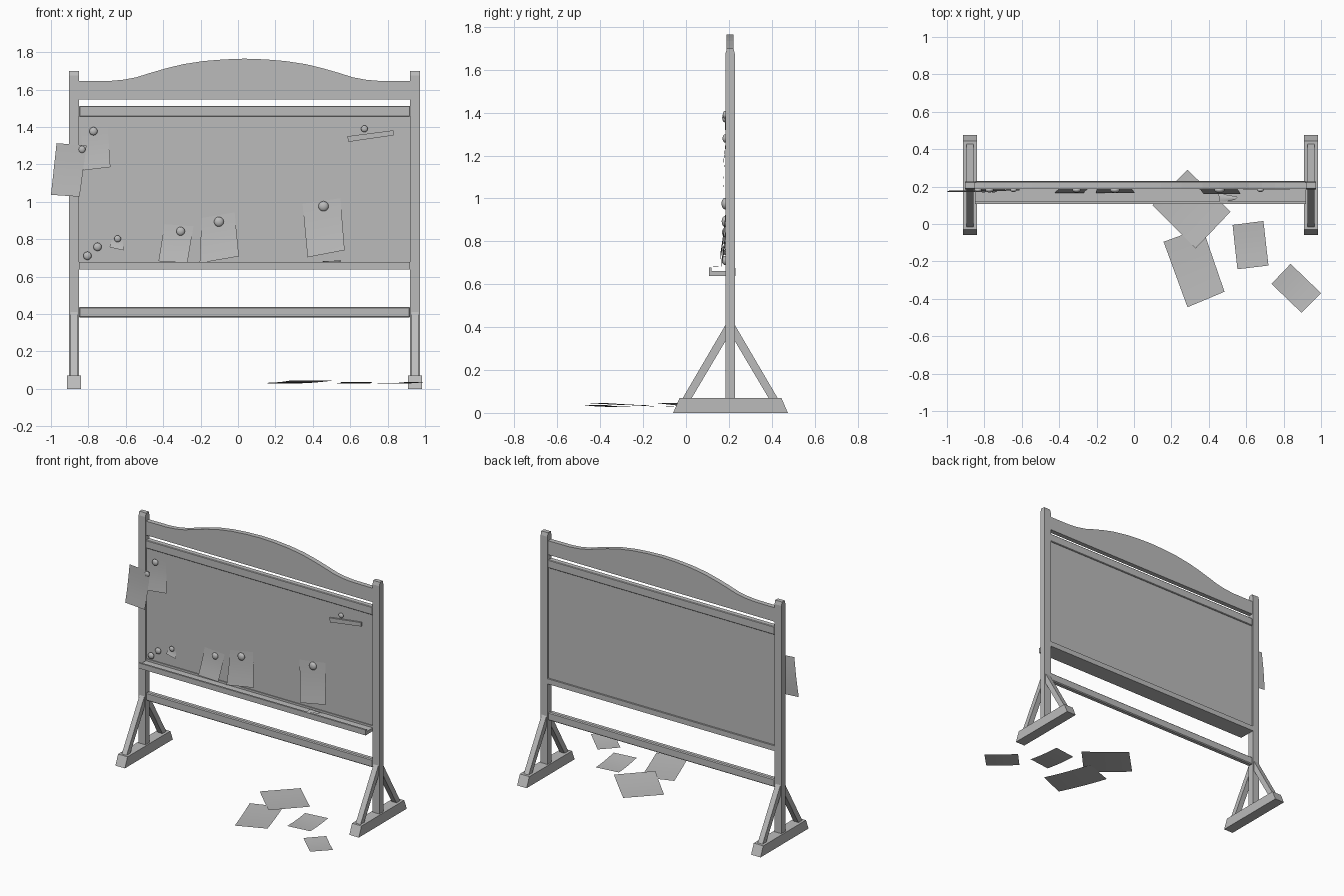
import bpy
import bmesh
import math
from mathutils import Vector

if "Cube" in bpy.data.objects:
    bpy.data.objects.remove(bpy.data.objects["Cube"])

grey = bpy.data.materials.new("plain_grey")
grey.use_nodes = True
grey.diffuse_color = (0.5, 0.5, 0.5, 1)
grey.node_tree.nodes["Principled BSDF"].inputs["Base Color"].default_value = (0.5, 0.5, 0.5, 1)

MID = 0.035      # middle of the stand along x
HALF = 0.885     # half of the clear width between the posts
POST = 0.912     # post offset from the middle


def finish(name, bm, smooth=False):
    bmesh.ops.recalc_face_normals(bm, faces=bm.faces)
    mesh = bpy.data.meshes.new(name)
    bm.to_mesh(mesh)
    bm.free()
    mesh.materials.append(grey)
    obj = bpy.data.objects.new(name, mesh)
    bpy.context.collection.objects.link(obj)
    if smooth:
        for poly in mesh.polygons:
            poly.use_smooth = True
    return obj


def prism(name, points, direction):
    """Extrude a closed outline of 3D points along a direction."""
    bm = bmesh.new()
    face = bm.faces.new([bm.verts.new(p) for p in points])
    out = bmesh.ops.extrude_face_region(bm, geom=[face])
    verts = [g for g in out["geom"] if isinstance(g, bmesh.types.BMVert)]
    bmesh.ops.translate(bm, verts=verts, vec=direction)
    return finish(name, bm)


def side_prism(name, profile, x, half):
    """Extrude a (y, z) profile across x."""
    return prism(name, [(x - half, y, z) for y, z in profile], (2 * half, 0, 0))


def rail(name, y0, y1, z0, z1, bevel=0.0):
    """Bar that spans between the posts."""
    obj = side_prism(name, [(y0, z0), (y1, z0), (y1, z1), (y0, z1)], MID, HALF)
    if bevel:
        mod = obj.modifiers.new("bevel", "BEVEL")
        mod.width = bevel
        mod.segments = 1
    return obj


def sheet(name, corners, bow, steps=6):
    """Curved paper between four corners, bowed along a vector."""
    a, b, c, d = [Vector(p) for p in corners]
    bm = bmesh.new()
    grid = []
    for i in range(steps + 1):
        v = i / steps
        row = []
        for j in range(steps + 1):
            u = j / steps
            p = a.lerp(b, u).lerp(d.lerp(c, u), v)
            row.append(bm.verts.new(p + Vector(bow) * math.sin(math.pi * v)))
        grid.append(row)
    for r, s in zip(grid, grid[1:]):
        for j in range(steps):
            bm.faces.new((r[j], r[j + 1], s[j + 1], s[j]))
    return finish(name, bm, True)


# Posts, feet and braces on both ends
post_shape = [(0.184, 0.06), (0.228, 0.06), (0.228, 1.675), (0.221, 1.7), (0.191, 1.7), (0.184, 1.675)]
foot_shape = [(-0.06, 0), (0.475, 0), (0.445, 0.07), (-0.03, 0.07)]
brace_shape = [(-0.016, 0.068), (0.026, 0.068), (0.19, 0.345), (0.19, 0.42)]
for side, label in ((-1, "right"), (1, "left")):
    x = MID + side * POST
    side_prism(label + "_post", post_shape, x, 0.0265)
    side_prism(label + "_foot", foot_shape, x, 0.037)
    side_prism(label + "_front_brace", brace_shape, x, 0.019)
    side_prism(label + "_back_brace", [(0.412 - y, z) for y, z in brace_shape], x, 0.019)

# Board, rails and tray
rail("board_panel", 0.194, 0.218, 0.65, 1.47)
rail("top_rail", 0.186, 0.226, 1.455, 1.513, 0.004)
rail("bottom_rail", 0.188, 0.23, 0.639, 0.676)
rail("lower_rail", 0.188, 0.224, 0.38, 0.438, 0.006)
rail("tray", 0.107, 0.19, 0.639, 0.662)
rail("tray_lip", 0.107, 0.12, 0.66, 0.677)

# Curved header board
crest = [(HALF, 1.645), (0.72, 1.646), (0.65, 1.652), (0.58, 1.665), (0.5, 1.69),
         (0.42, 1.713), (0.33, 1.735), (0.22, 1.752), (0.11, 1.761)]
outline = [(MID - x, z) for x, z in crest] + [(MID, 1.765)]
outline += [(MID + x, z) for x, z in reversed(crest)]
outline += [(MID + HALF, 1.547), (MID - HALF, 1.547)]
prism("header_board", [(x, 0.188, z) for x, z in outline], (0, 0.034, 0))

# Pinned papers: (x, z) corners from top left, clockwise, with top and bottom depth
pinned = {
    "post_paper": ([(-0.97, 1.313), (-0.81, 1.3), (-0.847, 1.027), (-1, 1.037)], 0.178, 0.172),
    "corner_paper": ([(-0.84, 1.388), (-0.697, 1.398), (-0.682, 1.185), (-0.825, 1.168)], 0.19, 0.176),
    "small_note": ([(-0.668, 0.815), (-0.617, 0.812), (-0.612, 0.74), (-0.687, 0.757)], 0.19, 0.18),
    "middle_paper": ([(-0.393, 0.88), (-0.238, 0.869), (-0.27, 0.677), (-0.425, 0.682)], 0.19, 0.165),
    "centre_paper": ([(-0.195, 0.913), (-0.018, 0.943), (0.005, 0.708), (-0.205, 0.672)], 0.19, 0.165),
    "wide_paper": ([(0.345, 0.989), (0.548, 1.019), (0.57, 0.741), (0.372, 0.703)], 0.19, 0.16),
}
for name, (pts, top, bottom) in pinned.items():
    depth = (top, top, bottom, bottom)
    sheet(name, [(x, y, z) for (x, z), y in zip(pts, depth)], (0, 0.004, 0))

# Pointer strip and tray scrap
prism("strip", [(0.585, 0.182, 1.35), (0.832, 0.182, 1.382), (0.832, 0.182, 1.355), (0.59, 0.182, 1.32)],
      (0, 0.012, 0))
sheet("tray_scrap", [(0.45, 0.165, 0.678), (0.555, 0.145, 0.682), (0.54, 0.13, 0.682), (0.46, 0.112, 0.678)],
      (0, 0, 0.004))

# Round magnets (x, z, radius)
magnets = [(-0.773, 1.377, 0.022), (-0.834, 1.28, 0.019), (-0.805, 0.711, 0.022),
           (-0.751, 0.759, 0.022), (-0.644, 0.802, 0.018), (-0.307, 0.842, 0.023),
           (-0.102, 0.893, 0.026), (0.457, 0.976, 0.027), (0.676, 1.39, 0.018)]
for i, (x, z, r) in enumerate(magnets):
    bm = bmesh.new()
    bmesh.ops.create_uvsphere(bm, u_segments=16, v_segments=10, radius=r)
    bmesh.ops.scale(bm, vec=(1, 0.6, 1), verts=bm.verts)
    bmesh.ops.translate(bm, vec=(x, 0.182, z), verts=bm.verts)
    finish(f"magnet_{i + 1}", bm, True)

# Papers scattered on the floor: (x, y) corners, low and high z
floor = [
    ([(0.1, 0.1), (0.286, 0.29), (0.516, 0.066), (0.33, -0.13)], 0.028, 0.045),
    ([(0.158, -0.095), (0.366, -0.02), (0.484, -0.362), (0.286, -0.445)], 0.035, 0.045),
    ([(0.527, -0.005), (0.692, 0.016), (0.719, -0.222), (0.553, -0.242)], 0.03, 0.036),
    ([(0.735, -0.32), (0.837, -0.213), (1, -0.37), (0.896, -0.475)], 0.03, 0.036),
]
for i, (pts, low, high) in enumerate(floor):
    z = (low, low, high, high)
    sheet(f"floor_paper_{i + 1}", [(*p, h) for p, h in zip(pts, z)], (0, 0, -0.004))
